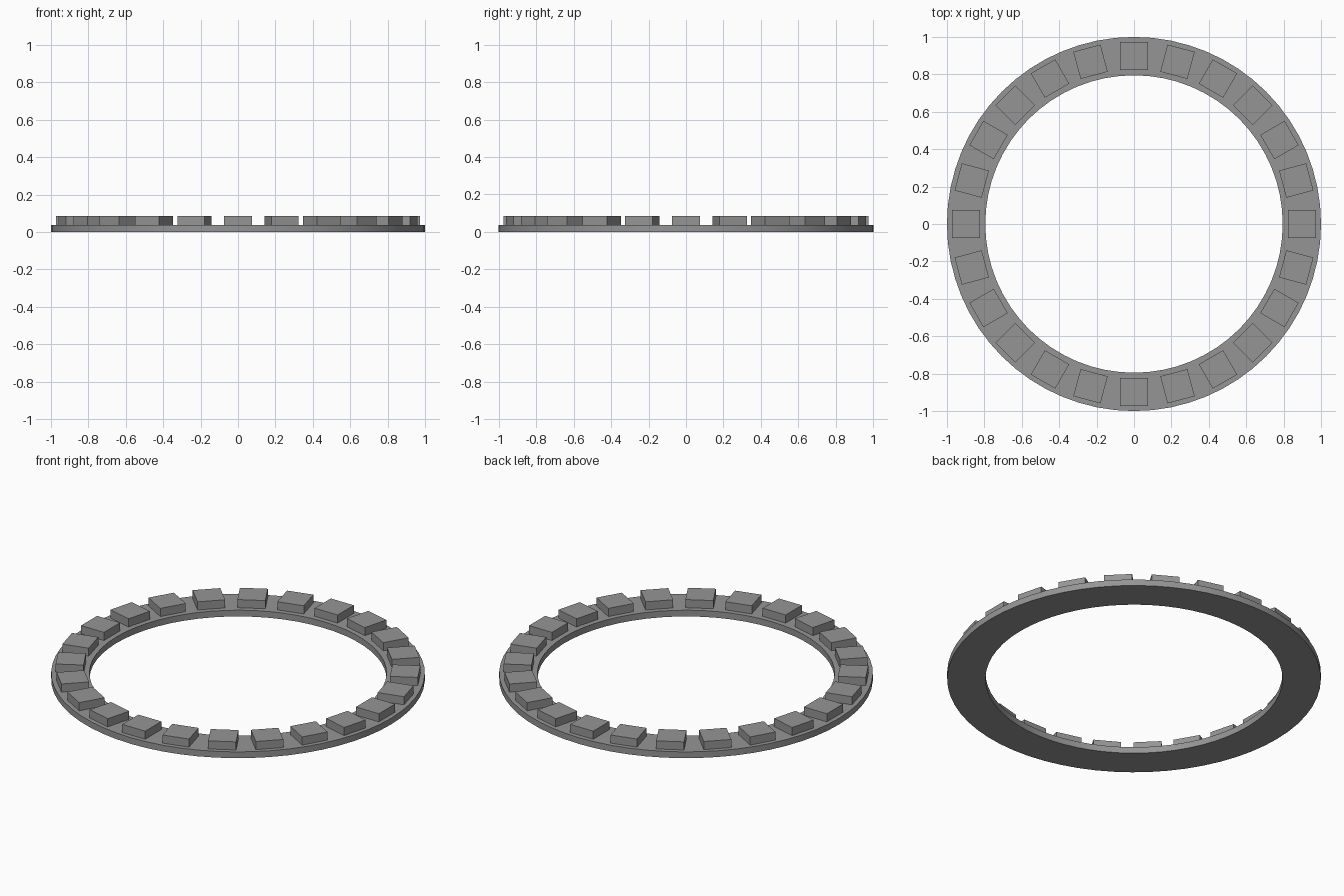
import bpy
import bmesh
from math import cos, sin, tau
from mathutils import Matrix

cube = bpy.data.objects.get("Cube")
if cube:
    bpy.data.objects.remove(cube, do_unlink=True)

OUTER, INNER, RING_H = 1.0, 0.795, 0.037
BLOCKS, BLOCK_SIZE, BLOCK_TOP, BLOCK_R = 24, 0.15, 0.085, 0.898
SEGMENTS = 64

grey = bpy.data.materials.new("mid grey")
grey.use_nodes = True
colour = (0.3, 0.3, 0.3, 1)
grey.diffuse_color = colour
grey.node_tree.nodes["Principled BSDF"].inputs["Base Color"].default_value = colour


def add_object(name, bm):
    bmesh.ops.recalc_face_normals(bm, faces=bm.faces)
    mesh = bpy.data.meshes.new(name)
    bm.to_mesh(mesh)
    bm.free()
    mesh.materials.append(grey)
    obj = bpy.data.objects.new(name, mesh)
    bpy.context.collection.objects.link(obj)
    return obj


# Flat base ring: a rectangular section swept round the z axis
bm = bmesh.new()
section = [(INNER, 0), (OUTER, 0), (OUTER, RING_H), (INNER, RING_H)]
loops = []
for i in range(SEGMENTS):
    a = tau * i / SEGMENTS
    loops.append([bm.verts.new((r * cos(a), r * sin(a), z)) for r, z in section])
for i, loop in enumerate(loops):
    after = loops[(i + 1) % SEGMENTS]
    for j in range(4):
        k = (j + 1) % 4
        bm.faces.new((loop[j], after[j], after[k], loop[k]))
ring = add_object("base_ring", bm)
bpy.ops.object.select_all(action="DESELECT")
ring.select_set(True)
bpy.context.view_layer.objects.active = ring
bpy.ops.object.shade_smooth_by_angle()

# Square blocks standing on the ring, each turned to face the centre
bm = bmesh.new()
height = BLOCK_TOP - RING_H
for i in range(BLOCKS):
    place = (Matrix.Rotation(tau * i / BLOCKS, 4, "Z")
             @ Matrix.Translation((BLOCK_R, 0, RING_H + height / 2))
             @ Matrix.Diagonal((BLOCK_SIZE, BLOCK_SIZE, height, 1)))
    bmesh.ops.create_cube(bm, size=1, matrix=place)
add_object("raised_blocks", bm)
